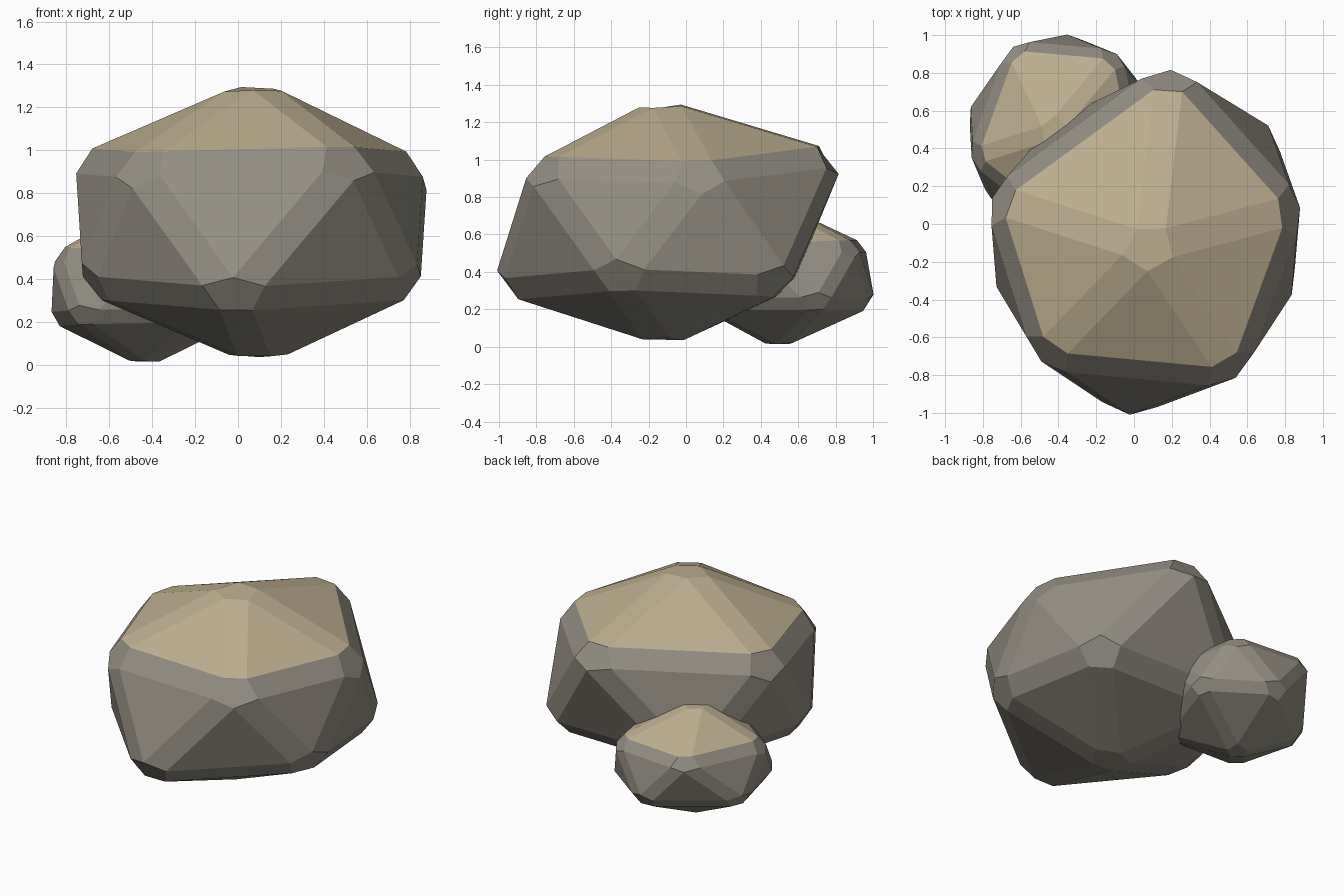
import bpy
import bmesh
from mathutils import Vector

cube = bpy.data.objects.get("Cube")
if cube:
    bpy.data.objects.remove(cube, do_unlink=True)


def make_material(name, rgb):
    mat = bpy.data.materials.new(name)
    mat.use_nodes = True
    mat.diffuse_color = (*rgb, 1)
    bsdf = mat.node_tree.nodes["Principled BSDF"]
    bsdf.inputs["Base Color"].default_value = (*rgb, 1)
    bsdf.inputs["Roughness"].default_value = 0.9
    return mat


STONE = make_material("grey stone", (0.30, 0.275, 0.23))
SAND = make_material("sandy top", (0.52, 0.43, 0.28))


def make_rock(name, apex, upper, lower, base, chamfer):
    """Uneven icosahedron with chamfered edges and sand on its upward faces.
    Each lower corner sits between two neighbouring upper corners."""
    bm = bmesh.new()
    top = bm.verts.new(apex)
    bottom = bm.verts.new(base)
    up = [bm.verts.new(p) for p in upper]
    low = [bm.verts.new(p) for p in lower]
    count = len(up)
    for i in range(count):
        j = (i + 1) % count
        bm.faces.new((top, up[i], up[j]))
        bm.faces.new((up[i], low[i], up[j]))
        bm.faces.new((low[i], low[j], up[j]))
        bm.faces.new((bottom, low[j], low[i]))
    bmesh.ops.recalc_face_normals(bm, faces=bm.faces[:])
    bmesh.ops.bevel(bm, geom=bm.verts[:] + bm.edges[:], offset=chamfer,
                    offset_type='OFFSET', segments=1, profile=0.5,
                    affect='EDGES', clamp_overlap=True)
    bm.normal_update()

    # Sand settles on the faces that look upward
    for face in bm.faces:
        face.smooth = False
        face.material_index = int(face.normal.dot(Vector((0, 0, 1))) > 0.76)

    mesh = bpy.data.meshes.new(name)
    bm.to_mesh(mesh)
    bm.free()
    mesh.materials.append(STONE)
    mesh.materials.append(SAND)
    obj = bpy.data.objects.new(name, mesh)
    bpy.context.collection.objects.link(obj)
    return obj


# Large boulder, corners listed counter-clockwise from the +x side
make_rock(
    "large_boulder",
    apex=(0.08, -0.13, 1.35),
    upper=[(0.90, 0.09, 0.95), (0.20, 0.87, 1.05), (-0.79, 0.15, 0.975),
           (-0.51, -0.74, 0.95), (0.56, -0.84, 0.98)],
    lower=[(0.74, 0.54, 0.30), (-0.43, 0.56, 0.30), (-0.75, -0.34, 0.34),
           (-0.03, -1.06, 0.28), (0.86, -0.38, 0.34)],
    base=(0.09, -0.13, -0.02),
    chamfer=0.08,
)

# Small boulder leaning against the back
make_rock(
    "small_boulder",
    apex=(-0.43, 0.49, 0.77),
    upper=[(-0.08, 0.91, 0.55), (-0.65, 0.96, 0.55), (-0.87, 0.35, 0.52),
           (-0.45, 0.02, 0.52), (0.03, 0.40, 0.53)],
    lower=[(-0.35, 1.02, 0.21), (-0.885, 0.62, 0.20), (-0.76, 0.09, 0.21),
           (-0.15, 0.05, 0.22), (0.07, 0.72, 0.22)],
    base=(-0.43, 0.50, -0.025),
    chamfer=0.045,
)
